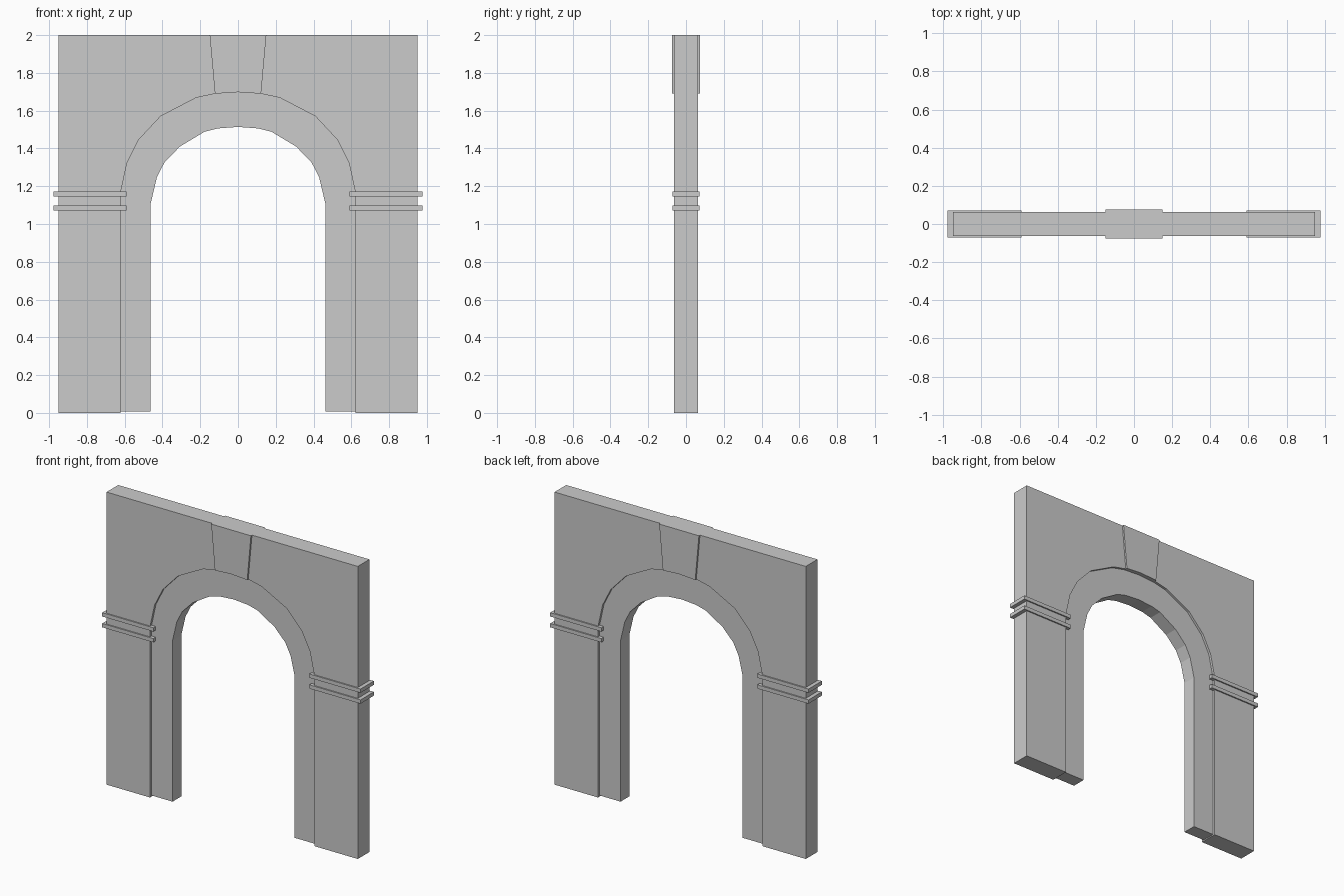
import bpy, bmesh

if "Cube" in bpy.data.objects:
    bpy.data.objects.remove(bpy.data.objects["Cube"])

# half arch curves, springing to crown, as (x, z)
OUTER = [(0.622, 1.165), (0.587, 1.325), (0.525, 1.447), (0.41, 1.57), (0.222, 1.668), (0.122, 1.69), (0, 1.698)]
INNER = [(0.462, 1.11), (0.43, 1.246), (0.39, 1.325), (0.308, 1.41), (0.178, 1.488), (0.108, 1.506), (0, 1.514)]


def arch(half, base):
    """Full opening outline from the right foot over the crown to the left foot."""
    right = [(half[0][0], base)] + half
    return right + [(-x, z) for x, z in reversed(right[:-1])]


def slab(name, outline, depth):
    """Extrude an x-z outline symmetrically in y."""
    bm = bmesh.new()
    face = bm.faces.new([bm.verts.new((x, -depth, z)) for x, z in outline])
    out = bmesh.ops.extrude_face_region(bm, geom=[face], use_keep_orig=True)
    verts = [v for v in out["geom"] if isinstance(v, bmesh.types.BMVert)]
    bmesh.ops.translate(bm, verts=verts, vec=(0, 2 * depth, 0))
    bmesh.ops.recalc_face_normals(bm, faces=bm.faces)
    mesh = bpy.data.meshes.new(name)
    bm.to_mesh(mesh)
    bm.free()
    obj = bpy.data.objects.new(name, mesh)
    bpy.context.collection.objects.link(obj)
    return obj


# wall with arched opening
slab("wall", arch(OUTER, 0) + [(-0.95, 0), (-0.95, 2), (0.95, 2), (0.95, 0)], 0.063)

# recessed arch lining
slab("arch_lining", arch(OUTER, 0.008) + arch(INNER, 0.008)[::-1], 0.047)

# keystone
slab("keystone", [(-0.15, 2), (-0.122, 1.69), (0, 1.698), (0.122, 1.69), (0.15, 2)], 0.075)

# paired bands around each pier
for side, s in (("left", -1), ("right", 1)):
    for level, z in (("lower", 1.072), ("upper", 1.146)):
        a, b = s * 0.59, s * 0.977
        slab(f"{side}_{level}_band", [(a, z), (b, z), (b, z + 0.026), (a, z + 0.026)], 0.072)
